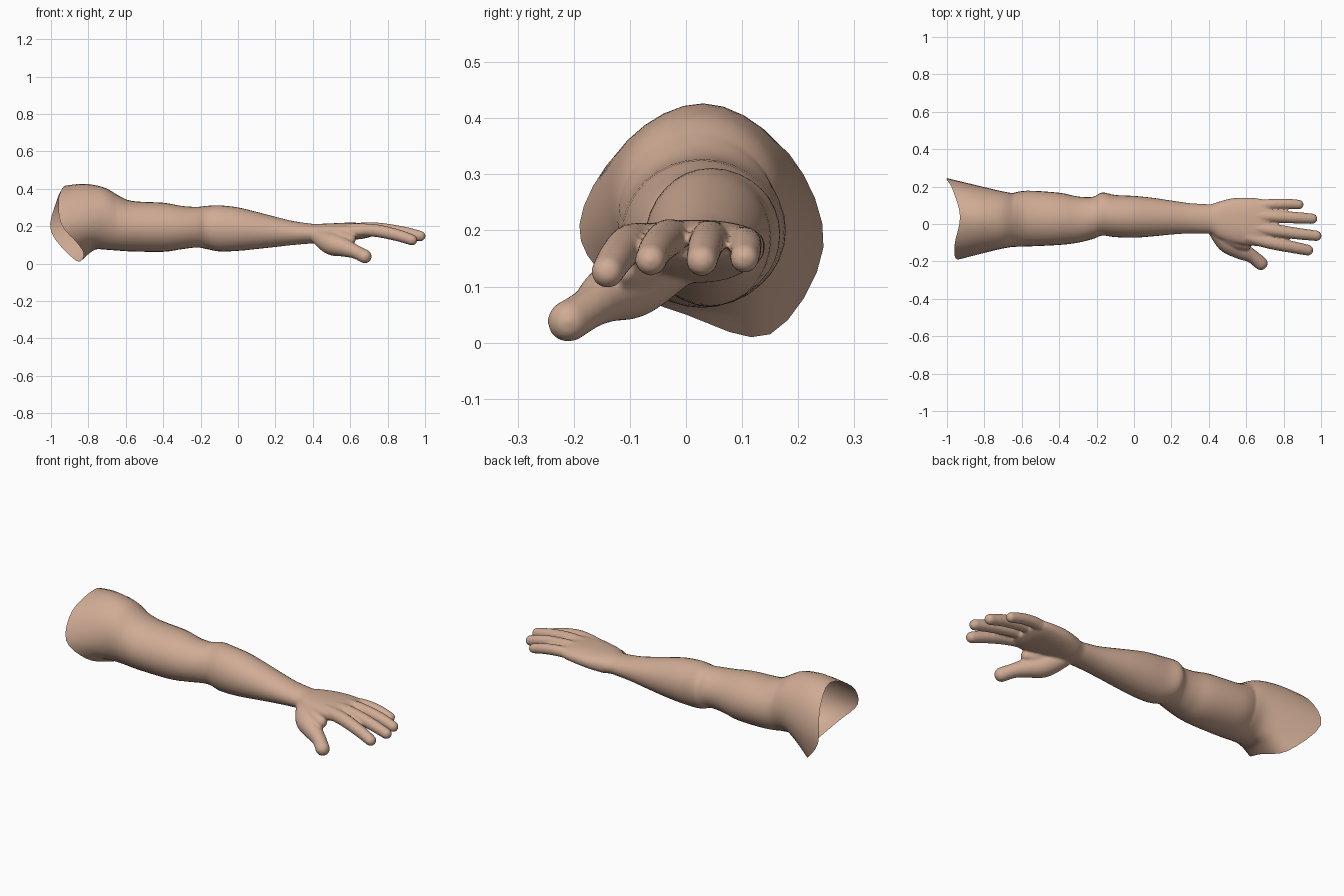
import bpy, bmesh, math
from mathutils import Vector

if "Cube" in bpy.data.objects:
    bpy.data.objects.remove(bpy.data.objects["Cube"])

SEG = 32
skin = bpy.data.materials.new("skin")
skin.diffuse_color = (0.63, 0.41, 0.30, 1)
skin.use_nodes = True
skin.node_tree.nodes["Principled BSDF"].inputs["Base Color"].default_value = skin.diffuse_color


def spline(pts, t, closed=False):
    """Catmull-Rom point on a list of equal-length tuples."""
    n = len(pts)
    i = int(math.floor(t))
    if not closed:
        i = min(i, n - 2)
    f = t - i
    pick = (lambda k: pts[k % n]) if closed else (lambda k: pts[max(0, min(n - 1, k))])
    return tuple(0.5 * (2 * b + (c - a) * f + (2 * a - 5 * b + 4 * c - d) * f * f
                        + (3 * b - a - 3 * c + d) * f ** 3)
                 for a, b, c, d in zip(pick(i - 1), pick(i), pick(i + 1), pick(i + 2)))


def refine(pts, steps):
    n = (len(pts) - 1) * steps
    return [spline(pts, k / steps) for k in range(n + 1)]


def ring(centre, direction, w, h, power=1.0):
    """Ring of points around a centre, square to the direction."""
    d = Vector(direction).normalized()
    side = Vector((0, 0, 1)).cross(d).normalized()
    up = d.cross(side)
    out = []
    for k in range(SEG):
        c, s = math.cos(2 * math.pi * k / SEG), math.sin(2 * math.pi * k / SEG)
        c = math.copysign(abs(c) ** power, c)
        s = math.copysign(abs(s) ** power, s)
        out.append(Vector(centre) + side * c * w + up * s * h)
    return out


def loft(bm, rings, cap=False):
    rows = [[bm.verts.new(p) for p in r] for r in rings]
    for a, b in zip(rows, rows[1:]):
        for k in range(SEG):
            j = (k + 1) % SEG
            bm.faces.new((a[k], a[j], b[j], b[k]))
    if cap:
        bm.faces.new(rows[0][::-1])
        bm.faces.new(rows[-1])


def make_object(name, bm):
    bmesh.ops.recalc_face_normals(bm, faces=bm.faces)
    me = bpy.data.meshes.new(name)
    bm.to_mesh(me)
    bm.free()
    me.materials.append(skin)
    me.polygons.foreach_set("use_smooth", [True] * len(me.polygons))
    ob = bpy.data.objects.new(name, me)
    bpy.context.collection.objects.link(ob)
    return ob


# Arm: sections as x, front y, back y, bottom z, top z
sections = [
    (-0.72, -0.135, 0.178, 0.075, 0.408),
    (-0.65, -0.122, 0.165, 0.070, 0.370),
    (-0.57, -0.120, 0.178, 0.065, 0.335),
    (-0.40, -0.112, 0.167, 0.063, 0.325),
    (-0.30, -0.100, 0.147, 0.077, 0.308),
    (-0.22, -0.080, 0.145, 0.086, 0.303),
    (-0.17, -0.062, 0.168, 0.078, 0.308),
    (-0.10, -0.070, 0.155, 0.065, 0.311),
    (0.00, -0.073, 0.150, 0.068, 0.300),
    (0.10, -0.066, 0.140, 0.078, 0.276),
    (0.20, -0.056, 0.125, 0.089, 0.250),
    (0.30, -0.050, 0.111, 0.100, 0.226),
    (0.40, -0.050, 0.105, 0.108, 0.212),
]


def arm_ring(x, y0, y1, z0, z1):
    return ring((x, (y0 + y1) / 2, (z0 + z1) / 2), (1, 0, 0), (y1 - y0) / 2, (z1 - z0) / 2)


# Open shoulder edge, going round from the back over the top
rim_points = [(-1.0, 0.245, 0.17), (-0.97, 0.185, 0.335), (-0.93, 0.04, 0.415),
              (-0.96, -0.115, 0.345), (-0.945, -0.19, 0.21), (-0.86, -0.135, 0.11),
              (-0.825, 0.0, 0.05), (-0.865, 0.15, 0.015)]
rim = [spline(rim_points, 8 * k / SEG, True) for k in range(SEG)]
first = [tuple(p) for p in arm_ring(*sections[0])]
middle = []
for k, (a, b) in enumerate(zip(rim, first)):
    s = math.sin(2 * math.pi * k / SEG)
    m = [(p + q) / 2 for p, q in zip(a, b)]
    m[2] += 0.015 * abs(s)
    middle.append(tuple(m))
second = [tuple(p) for p in arm_ring(*sections[1])]
columns = [refine([rim[k], middle[k], first[k], second[k]], 6) for k in range(SEG)]
shoulder_rings = [[Vector(c[i]) for c in columns] for i in range(18)]
bm = bmesh.new()
loft(bm, shoulder_rings + [arm_ring(*s) for s in refine(sections[1:], 4)])
make_object("arm", bm)

# Hand: closed tubes fused into one skin
bm = bmesh.new()
palm = [(0.36, 0.028, 0.161, 0.078, 0.054), (0.41, 0.027, 0.160, 0.079, 0.052),
        (0.45, 0.020, 0.160, 0.098, 0.053), (0.52, 0.018, 0.166, 0.119, 0.050),
        (0.60, 0.014, 0.172, 0.127, 0.047), (0.68, 0.008, 0.175, 0.126, 0.040),
        (0.725, 0.006, 0.177, 0.105, 0.027)]
loft(bm, [ring(s[:3], (1, 0, 0), s[3], s[4], 0.85 if s[0] > 0.44 else 1.0)
          for s in refine(palm, 4)], True)


def digit(points):
    """Round-tipped tube along points of x, y, z, radius."""
    pts = refine(points, 5)
    rings = []
    for i, p in enumerate(pts):
        d = Vector(pts[min(i + 1, len(pts) - 1)][:3]) - Vector(pts[max(i - 1, 0)][:3])
        rings.append(ring(p[:3], d, p[3], p[3]))
    d.normalize()
    tip, r = Vector(pts[-1][:3]), pts[-1][3]
    for a in (20, 40, 60, 78):
        a = math.radians(a)
        rings.append(ring(tip + d * r * math.sin(a), d, r * math.cos(a), r * math.cos(a)))
    loft(bm, rings, True)


# Little, ring, middle and index fingers
digit([(0.62, 0.090, 0.172, 0.030), (0.72, 0.104, 0.178, 0.029),
       (0.81, 0.107, 0.168, 0.028), (0.881, 0.104, 0.150, 0.026)])
digit([(0.62, 0.042, 0.182, 0.033), (0.73, 0.041, 0.185, 0.033),
       (0.86, 0.034, 0.170, 0.031), (0.953, 0.028, 0.146, 0.028)])
digit([(0.62, -0.015, 0.184, 0.033), (0.74, -0.033, 0.186, 0.034),
       (0.88, -0.052, 0.168, 0.031), (0.975, -0.063, 0.147, 0.028)])
digit([(0.60, -0.066, 0.180, 0.034), (0.73, -0.100, 0.177, 0.034),
       (0.85, -0.124, 0.152, 0.032), (0.930, -0.140, 0.126, 0.029)])
# Thumb and its base
digit([(0.43, -0.015, 0.145, 0.045), (0.50, -0.092, 0.107, 0.061),
       (0.57, -0.140, 0.085, 0.049), (0.63, -0.172, 0.062, 0.037),
       (0.678, -0.210, 0.038, 0.037)])
# Web between thumb and palm
digit([(0.50, -0.06, 0.150, 0.045), (0.56, -0.095, 0.135, 0.042),
       (0.60, -0.110, 0.130, 0.030)])
hand = make_object("hand", bm)
fuse = hand.modifiers.new("fuse", 'REMESH')
fuse.mode = 'VOXEL'
fuse.voxel_size = 0.006
fuse.use_smooth_shade = True
soften = hand.modifiers.new("soften", 'SMOOTH')
soften.factor = 0.5
soften.iterations = 8
